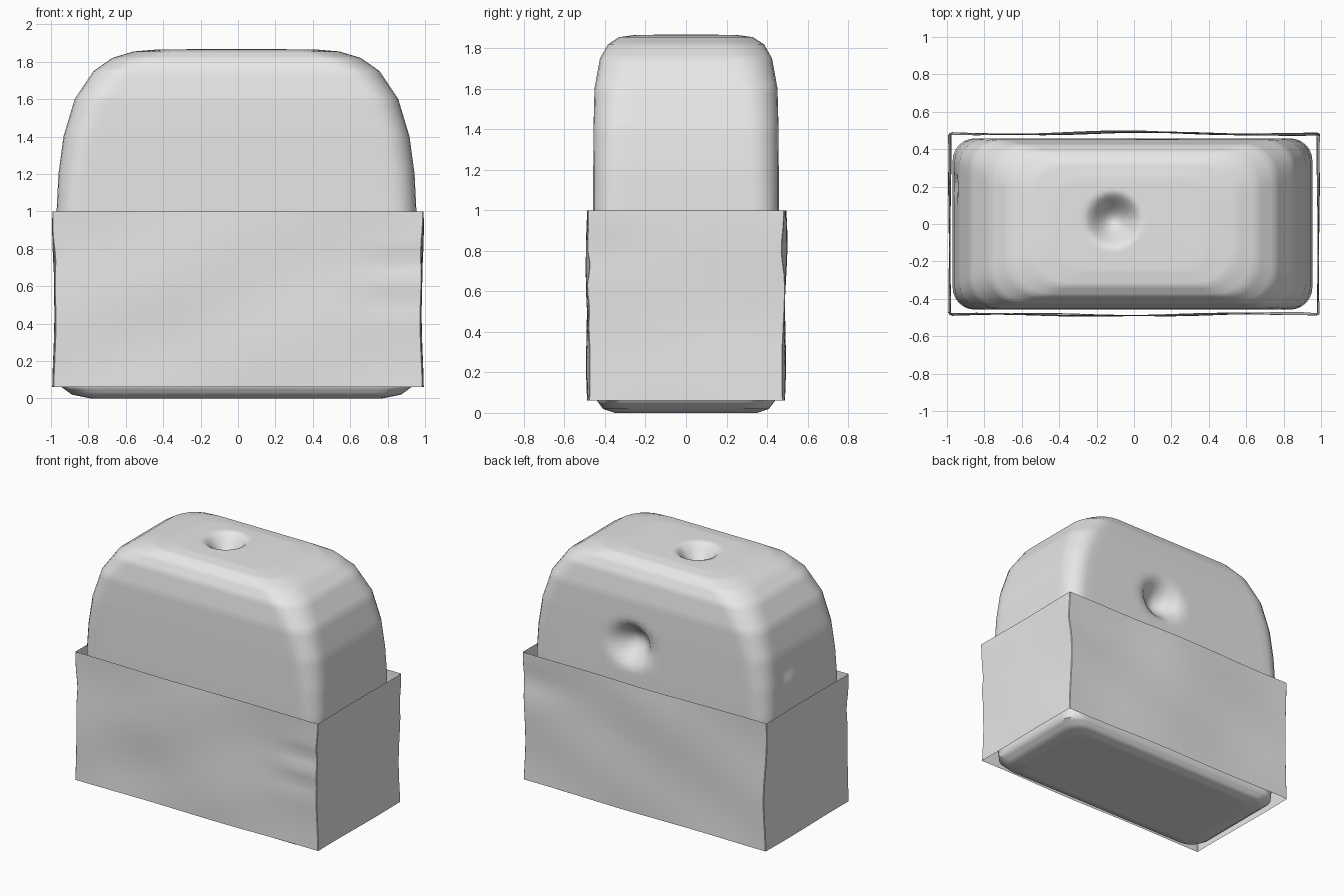
import bpy, bmesh, math
from mathutils import Vector

if "Cube" in bpy.data.objects:
    bpy.data.objects.remove(bpy.data.objects["Cube"], do_unlink=True)


def make_material(name, rgba):
    mat = bpy.data.materials.new(name)
    mat.use_nodes = True
    mat.diffuse_color = rgba
    mat.node_tree.nodes["Principled BSDF"].inputs["Base Color"].default_value = rgba
    return mat


grey = make_material("light grey", (0.8, 0.8, 0.8, 1))


def rounded_rect(hx, hy, r, nx=28, ny=14, arc=6):
    """Points of a rounded rectangle; the point count never changes."""
    ix, iy = hx - r, hy - r
    pts = []
    for k, (sx, sy) in enumerate([(1, 1), (-1, 1), (-1, -1), (1, -1)]):
        for i in range(arc + 1):
            a = math.pi / 2 * (k + i / arc)
            pts.append(Vector((sx * ix + r * math.cos(a), sy * iy + r * math.sin(a))))
        # straight run up to the next corner
        n = nx if k % 2 == 0 else ny
        step = Vector((-2 * sx * ix, 0)) if k % 2 == 0 else Vector((0, -2 * sy * iy))
        start = pts[-1].copy()
        pts += [start + step * (i / n) for i in range(1, n)]
    return pts


def loft(name, rings, closed_ends, angle):
    bm = bmesh.new()
    rows = [[bm.verts.new(p) for p in ring] for ring in rings]
    n = len(rows[0])
    for a, b in zip(rows, rows[1:]):
        for i in range(n):
            j = (i + 1) % n
            bm.faces.new((a[i], a[j], b[j], b[i]))
    if closed_ends:
        bm.faces.new(rows[0][::-1])
        bm.faces.new(rows[-1])
    mesh = bpy.data.meshes.new(name)
    bm.to_mesh(mesh)
    bm.free()
    mesh.materials.append(grey)
    obj = bpy.data.objects.new(name, mesh)
    bpy.context.collection.objects.link(obj)
    bpy.ops.object.select_all(action="DESELECT")
    bpy.context.view_layer.objects.active = obj
    obj.select_set(True)
    bpy.ops.object.shade_smooth_by_angle(angle=math.radians(angle))
    return obj


# Rubber block: height, half width, half depth, corner radius
profile = [
    (0, .05, .02, .01), (0, .78, .35, .12), (.02, .88, .41, .12), (.06, .935, .44, .12),
    (.3, .955, .453, .12), (1.0, .962, .458, .12), (1.2, .952, .458, .13),
    (1.4, .925, .457, .14), (1.6, .865, .452, .16), (1.75, .765, .425, .18),
    (1.82, .665, .385, .19), (1.855, .55, .33, .19), (1.866, .42, .25, .16),
    (1.868, .04, .02, .01),
]
levels = []
for a, b in zip(profile, profile[1:]):
    steps = max(2, math.ceil((Vector(b) - Vector(a)).length / .035))
    levels += [Vector(a).lerp(Vector(b), i / steps) for i in range(steps)]
levels.append(Vector(profile[-1]))

# Pressed-in dents: centre, radius, push
dents = [
    (Vector((-.11, .02, 1.868)), .16, Vector((0, 0, -.13))),
    (Vector((.13, .458, 1.27)), .19, Vector((0, -.13, 0))),
    (Vector((-.95, .2, 1.25)), .08, Vector((.02, 0, 0))),
]


def dented(p):
    for centre, radius, push in dents:
        d = (p - centre).length / radius
        if d < 1:
            p = p + push * (1 - d * d) ** 2
    return p


block = loft("rubber_block",
             [[dented(Vector((q.x - .008, q.y, z))) for q in rounded_rect(hx, hy, r)]
              for z, hx, hy, r in levels], True, 50)


# Paper sleeve: open tube with slight creases
def bump(u, v, cu, cv, ru, rv):
    return math.exp(-((u - cu) / ru) ** 2 - ((v - cv) / rv) ** 2)


def creased(x, y, z):
    wave_y = .006 * math.sin(5 * x + 3 * z) + .004 * math.sin(9 * z - 4 * x)
    wave_x = .006 * math.cos(7 * z) + .003 * math.sin(6 * y + 5 * z)
    sx, sy = math.copysign(1, x), math.copysign(1, y)
    nx = x + wave_x * sx * abs(x)
    ny = y + wave_y * sy * abs(y) * 2
    if sy < 0:
        ny += .018 * bump(x, z, .9, .72, .2, .05) + .012 * bump(x, z, .85, .52, .2, .06)
        ny -= .008 * bump(x, z, -.4, .55, .3, .2)
    else:
        ny -= .015 * bump(x, z, .95, .8, .25, .1)
        ny += .01 * bump(x, z, .05, .9, .3, .3)
    if sx > 0:
        nx -= .012 * bump(y, z, -.48, .8, .3, .12)
    else:
        nx += .012 * bump(y, z, -.48, .75, .3, .1)
    return Vector((nx, ny, z))


rows = 18
sleeve = loft("paper_sleeve",
              [[creased(q.x, q.y, .06 + .94 * k / rows)
                for q in rounded_rect(.985, .484, .004, arc=1)]
               for k in range(rows + 1)], False, 40)
